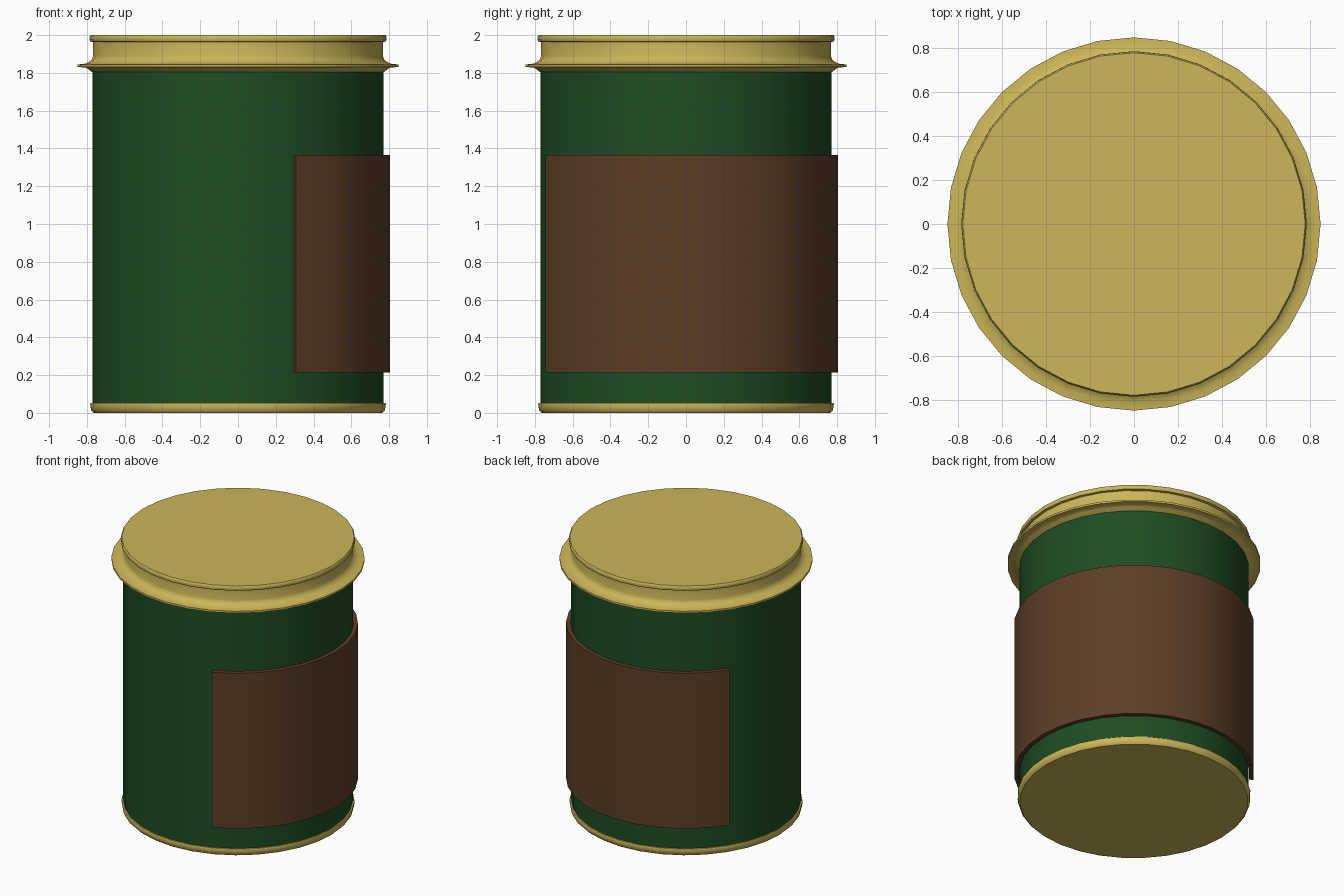
import bpy, bmesh, math

if "Cube" in bpy.data.objects:
    bpy.data.objects.remove(bpy.data.objects["Cube"])

SEG = 32
STEP = 2 * math.pi / SEG


def material(name, rgb):
    m = bpy.data.materials.new(name)
    m.diffuse_color = (*rgb, 1)
    m.use_nodes = True
    m.node_tree.nodes["Principled BSDF"].inputs["Base Color"].default_value = m.diffuse_color
    return m


def finish(name, bm, mat):
    bmesh.ops.recalc_face_normals(bm, faces=bm.faces)
    me = bpy.data.meshes.new(name)
    bm.to_mesh(me)
    bm.free()
    ob = bpy.data.objects.new(name, me)
    bpy.context.collection.objects.link(ob)
    me.materials.append(mat)
    bpy.ops.object.select_all(action='DESELECT')
    bpy.context.view_layer.objects.active = ob
    ob.select_set(True)
    bpy.ops.object.shade_smooth_by_angle(angle=math.radians(35))
    return ob


def sweep(name, profile, mat, first=0, last=SEG, closed_profile=False):
    """Turn an (r, z) profile about z between two segment indices, capping the ends."""
    bm = bmesh.new()
    full = last - first == SEG
    rings = []
    for i in range(first, last if full else last + 1):
        a = i * STEP
        rings.append([bm.verts.new((r * math.cos(a), r * math.sin(a), z)) for r, z in profile])
    n = len(profile)
    pairs = list(zip(rings, rings[1:])) + ([(rings[-1], rings[0])] if full else [])
    for p, q in pairs:
        for j in range(n if closed_profile else n - 1):
            k = (j + 1) % n
            bm.faces.new((p[j], q[j], q[k], p[k]))
    if full:
        bm.faces.new([r[0] for r in rings])
        bm.faces.new([r[-1] for r in rings])
    else:
        bm.faces.new(rings[0])
        bm.faces.new(rings[-1])
    return finish(name, bm, mat)


gold = material("gold", (0.60, 0.47, 0.10))
green = material("green", (0.013, 0.072, 0.016))
brown = material("brown", (0.107, 0.048, 0.020))

# Painted can wall
sweep("can_body", [(0.77, 0.03), (0.77, 1.83)], green)

# Bottom rim
sweep("bottom_rim", [(0.765, 0.0), (0.777, 0.012), (0.783, 0.045), (0.78, 0.052), (0.765, 0.052)], gold)

# Lid with flared flange and rolled top edge
sweep("lid", [(0.765, 1.803), (0.775, 1.806), (0.795, 1.822), (0.812, 1.829), (0.85, 1.831),
              (0.85, 1.845), (0.815, 1.847), (0.79, 1.857), (0.773, 1.872), (0.767, 1.89),
              (0.767, 1.963), (0.783, 1.966), (0.787, 1.975), (0.786, 1.992), (0.780, 2.0)], gold)

# Paper label wrapped partly round the can
sweep("label", [(0.775, 0.215), (0.805, 0.215), (0.805, 1.365), (0.775, 1.365)],
      brown, first=-6, last=13, closed_profile=True)
